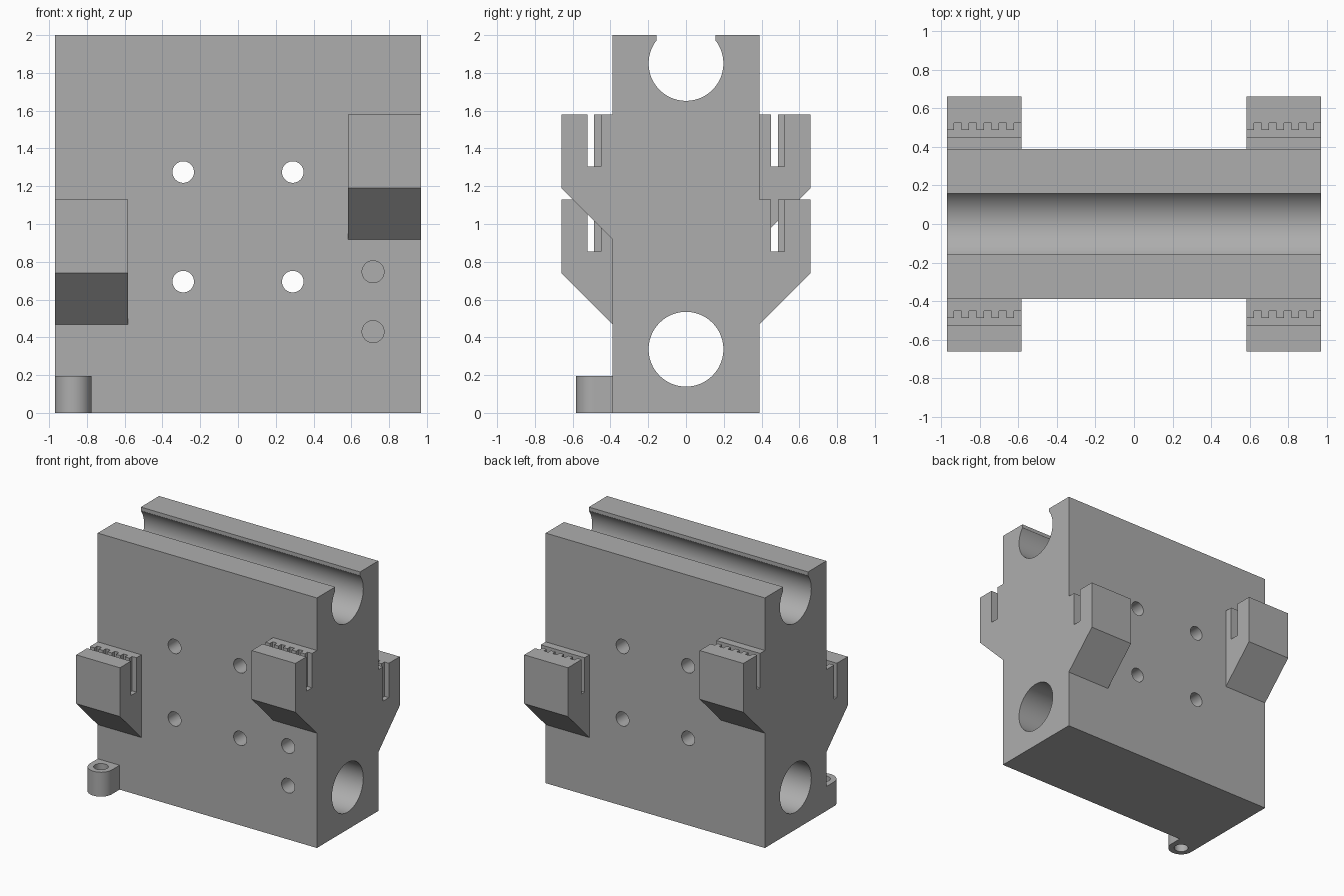
import bpy
import bmesh
from math import sin, cos, pi, asin, radians
from mathutils import Matrix, Vector

if "Cube" in bpy.data.objects:
    bpy.data.objects.remove(bpy.data.objects["Cube"], do_unlink=True)

GREY = (0.42, 0.42, 0.42, 1.0)
grey = bpy.data.materials.new("machined grey")
grey.use_nodes = True
grey.diffuse_color = GREY
grey.node_tree.nodes["Principled BSDF"].inputs["Base Color"].default_value = GREY

HALF_X, HALF_Y = 0.97, 0.388
BORE_R = 0.198


def add_object(name, bm):
    bmesh.ops.recalc_face_normals(bm, faces=bm.faces)
    mesh = bpy.data.meshes.new(name)
    bm.to_mesh(mesh)
    bm.free()
    mesh.materials.append(grey)
    obj = bpy.data.objects.new(name, mesh)
    bpy.context.collection.objects.link(obj)
    return obj


def prism(name, points, offset):
    """Extrude a closed loop of 3D points along the offset."""
    bm = bmesh.new()
    face = bm.faces.new([bm.verts.new(p) for p in points])
    new = bmesh.ops.extrude_face_region(bm, geom=[face])["geom"]
    verts = [v for v in new if isinstance(v, bmesh.types.BMVert)]
    bmesh.ops.translate(bm, verts=verts, vec=Vector(offset))
    return add_object(name, bm)


def rod(center, radius, length, axis):
    """Cylinder used as a drill."""
    bm = bmesh.new()
    turn = {"X": Matrix.Rotation(pi / 2, 4, "Y"),
            "Y": Matrix.Rotation(pi / 2, 4, "X"),
            "Z": Matrix.Identity(4)}[axis]
    bmesh.ops.create_cone(bm, cap_ends=True, segments=64, radius1=radius,
                          radius2=radius, depth=length,
                          matrix=Matrix.Translation(center) @ turn)
    return add_object("drill", bm)


def block(low, high):
    bm = bmesh.new()
    low, high = Vector(low), Vector(high)
    bmesh.ops.create_cube(bm, size=1, matrix=Matrix.Translation((low + high) / 2)
                          @ Matrix.Diagonal((high - low).to_4d()))
    return add_object("cutter", bm)


def cut(obj, cutters):
    bpy.context.view_layer.objects.active = obj
    for cutter in cutters:
        cutter.hide_render = True
        mod = obj.modifiers.new("cut", "BOOLEAN")
        mod.operation, mod.solver, mod.object = "DIFFERENCE", "EXACT", cutter
        bpy.ops.object.modifier_apply(modifier=mod.name)
        bpy.data.objects.remove(cutter, do_unlink=True)


def smooth(obj):
    bpy.ops.object.select_all(action="DESELECT")
    obj.select_set(True)
    bpy.context.view_layer.objects.active = obj
    bpy.ops.object.shade_smooth_by_angle(angle=radians(30))


# Carriage body: block with a keyhole groove along the top
slot, groove_z, steps = 0.157, 1.85, 56
start = asin(slot / BORE_R)
profile = [(-HALF_Y, 0), (HALF_Y, 0), (HALF_Y, 2), (slot, 2)]
for i in range(steps + 1):
    a = start + (2 * pi - 2 * start) * i / steps
    profile.append((BORE_R * sin(a), groove_z + BORE_R * cos(a)))
profile += [(-slot, 2), (-HALF_Y, 2)]
body = prism("carriage_body", [(-HALF_X, y, z) for y, z in profile],
             (2 * HALF_X, 0, 0))

# Lower rod bore, four through holes and two shallow front holes
drills = [rod((0, 0, 0.337), BORE_R, 3, "X")]
drills += [rod((x, 0, z), 0.057, 2, "Y") for x in (-0.29, 0.29) for z in (0.695, 1.275)]
drills += [rod((0.715, -HALF_Y, z), 0.058, 0.38, "Y") for z in (0.43, 0.747)]
cut(body, drills)
smooth(body)


# Belt clamps: wedge bracket with a toothed vertical slot
def belt_clamp(name, x0, side, top):
    width, pitch, depth = 0.387, 0.0774, 0.275
    inner, outer, lip = HALF_Y, 0.66, 0.39
    # the plain half of the slot, then the toothed half, from front to back
    if side < 0:
        plain, teeth = (-0.522, -0.486), (-0.487, -0.45)
    else:
        plain, teeth = (0.45, 0.486), (0.485, 0.522)
    outline = [(inner, top), (outer, top), (outer, top - lip),
               (inner, top - lip - (outer - inner))]
    clamp = prism(name, [(x0, side * y, z) for y, z in outline], (width, 0, 0))
    cutters = [block((x0 - 0.1, plain[0], top - depth),
                     (x0 + width + 0.1, plain[1], top + 0.1))]
    for i in range(5):
        left = x0 + pitch * (i + 0.5)
        right = left + pitch / 2 + (0.05 if i == 4 else 0)
        cutters.append(block((left, teeth[0], top - depth),
                             (right, teeth[1], top + 0.1)))
    cut(clamp, cutters)


HIGH, LOW = 1.58, 1.13
LEFT_X, RIGHT_X = HALF_X - 0.387, -HALF_X
belt_clamp("front_left_belt_clamp", LEFT_X, -1, HIGH)
belt_clamp("front_right_belt_clamp", RIGHT_X, -1, LOW)
belt_clamp("back_left_belt_clamp", LEFT_X, 1, LOW)
belt_clamp("back_right_belt_clamp", RIGHT_X, 1, HIGH)

# Mounting lug: rounded tab with a vertical screw hole
lug_r = 0.097
lug_x, lug_y = -HALF_X + lug_r, -HALF_Y - lug_r
loop = [(lug_x + lug_r, -HALF_Y, 0), (lug_x - lug_r, -HALF_Y, 0)]
for i in range(33):
    a = pi + pi * i / 32
    loop.append((lug_x + lug_r * cos(a), lug_y + lug_r * sin(a), 0))
lug = prism("mounting_lug", loop, (0, 0, 0.195))
cut(lug, [rod((lug_x, lug_y, 0.1), 0.053, 1, "Z")])
smooth(lug)
